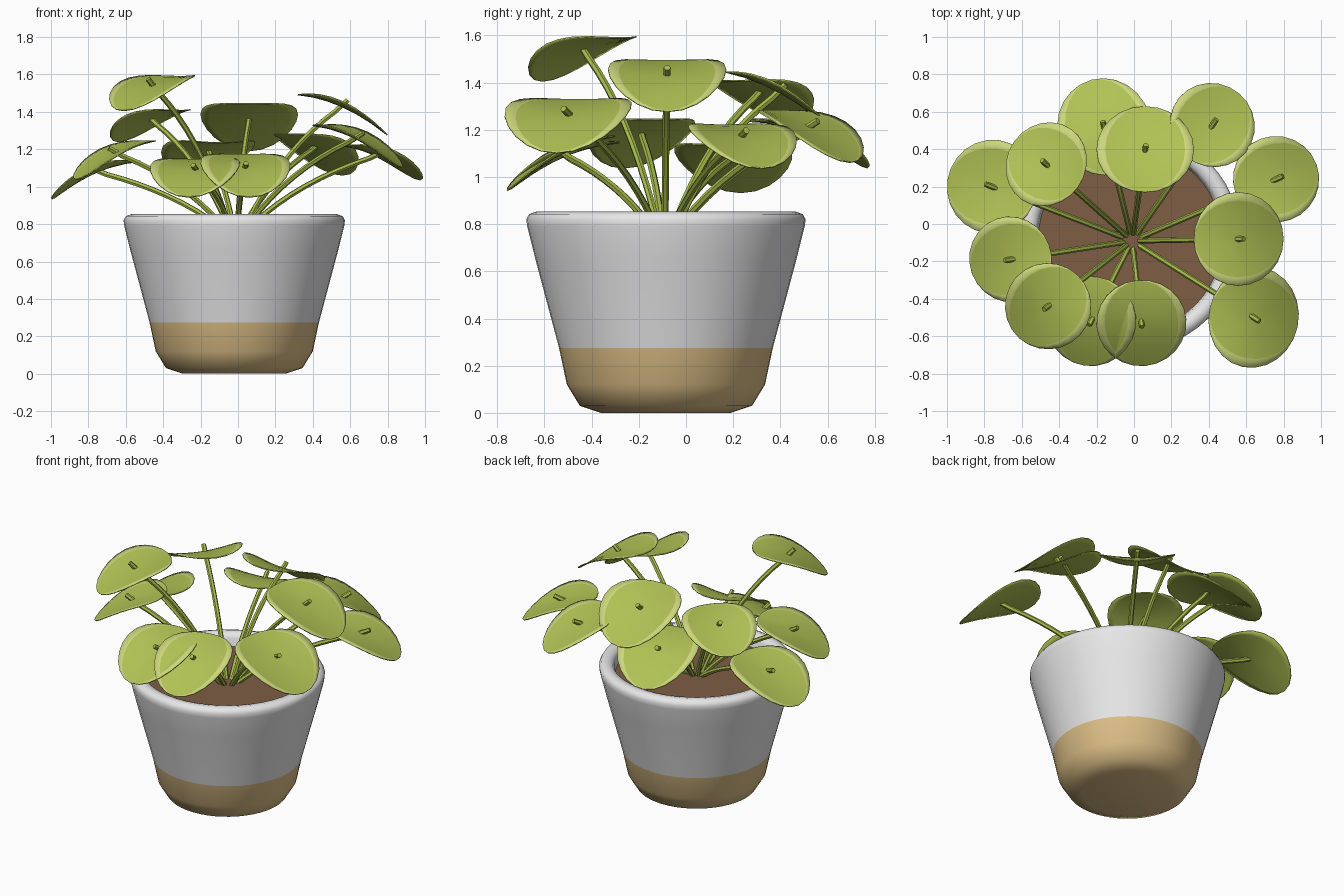
import bpy, bmesh
from math import sin, cos, pi, radians
from mathutils import Vector

cube = bpy.data.objects.get("Cube")
if cube:
    bpy.data.objects.remove(cube)


def material(name, rgb):
    m = bpy.data.materials.new(name)
    m.use_nodes = True
    m.diffuse_color = (*rgb, 1)
    m.node_tree.nodes["Principled BSDF"].inputs["Base Color"].default_value = (*rgb, 1)
    return m


GLAZE = material("white_glaze", (0.8, 0.8, 0.8))
CLAY = material("tan_clay", (0.72, 0.52, 0.24))
SOIL = material("brown_soil", (0.21, 0.11, 0.06))
LEAF = material("leaf_green", (0.44, 0.54, 0.09))
PALE = material("pale_leaf_edge", (0.6, 0.68, 0.2))
STEM = material("stem_green", (0.39, 0.5, 0.07))

POT_CENTRE = Vector((-0.02, -0.085, 0))
PLANT_BASE = Vector((-0.01, -0.09, 0.74))


def make_object(name, bm, materials):
    bmesh.ops.recalc_face_normals(bm, faces=bm.faces)
    mesh = bpy.data.meshes.new(name)
    bm.to_mesh(mesh)
    bm.free()
    for m in materials:
        mesh.materials.append(m)
    obj = bpy.data.objects.new(name, mesh)
    bpy.context.collection.objects.link(obj)
    return obj


def smooth(obj, angle):
    bpy.ops.object.select_all(action="DESELECT")
    obj.select_set(True)
    bpy.context.view_layer.objects.active = obj
    bpy.ops.object.shade_smooth_by_angle(angle=radians(angle))


def bridge(bm, low, high, mat=0):
    n = len(low)
    for i in range(n):
        j = (i + 1) % n
        bm.faces.new((low[i], low[j], high[j], high[i])).material_index = mat


def circle(bm, r, z, n=48):
    return [bm.verts.new((r * cos(2 * pi * i / n), r * sin(2 * pi * i / n), z))
            for i in range(n)]


# Pot: lathed wall with a rounded rim, the lower band in bare clay
profile = [(0.275, 0), (0.365, 0.03), (0.42, 0.12), (0.453, 0.275), (0.553, 0.65),
           (0.588, 0.79), (0.592, 0.82), (0.58, 0.842), (0.55, 0.853),
           (0.515, 0.845), (0.5, 0.82), (0.485, 0.72)]
bm = bmesh.new()
rings = [circle(bm, r, z) for r, z in profile]
bm.faces.new(rings[0]).material_index = 1
for k in range(len(rings) - 1):
    bridge(bm, rings[k], rings[k + 1], 1 if k < 3 else 0)
bm.faces.new(rings[-1])
pot = make_object("pot", bm, [GLAZE, CLAY])
pot.location = POT_CENTRE
smooth(pot, 50)

# Soil: flat disc inside the pot
bm = bmesh.new()
bm.faces.new(circle(bm, 0.495, 0.77))
soil = make_object("soil", bm, [SOIL])
soil.location = POT_CENTRE


def add_leaf(name, centre, heading, wide, long, slope):
    """Round drooping leaf, bent down outwards, with pale side crescents."""
    out = Vector((cos(heading), sin(heading), 0))
    side = Vector((-out.y, out.x, 0))
    bm = bmesh.new()

    def point(u, v):
        z = -slope * v - 0.75 * v * v + 0.45 * u * u
        return bm.verts.new(centre + side * u + out * v + Vector((0, 0, z)))

    n = 24
    loops = []
    for su, sv in ((0.28, 0.33), (0.56, 0.66), (0.82, 0.985), (1, 1)):
        loops.append([point(wide * su * cos(2 * pi * i / n), long * sv * sin(2 * pi * i / n))
                      for i in range(n)])
    middle = point(0, 0)
    for i in range(n):
        bm.faces.new((middle, loops[0][i], loops[0][(i + 1) % n]))
    for k in range(3):
        bridge(bm, loops[k], loops[k + 1], 1 if k == 2 else 0)
    leaf = make_object(name, bm, [LEAF, PALE])
    if leaf.data.polygons[0].normal.z < 0:
        leaf.data.flip_normals()
    smooth(leaf, 40)
    # thin underside in plain green
    mod = leaf.modifiers.new("thickness", "SOLIDIFY")
    mod.thickness = 0.006
    mod.offset = -1
    mod.material_offset = -1
    mod.material_offset_rim = -1


def add_stem(name, tip):
    """Arching stalk from the plant base, poking just through the leaf."""
    flat = (tip - PLANT_BASE) * Vector((1, 1, 0))
    start = PLANT_BASE + flat.normalized() * 0.03
    bend = start.lerp(tip, 0.38)
    bend.z = start.z + (tip.z - start.z) * 0.68
    steps = 10
    path = []
    for i in range(steps + 1):
        t = 1.04 * i / steps
        path.append(start * (1 - t) ** 2 + bend * 2 * t * (1 - t) + tip * t * t)
    path[-1].z += 0.016
    curve = bpy.data.curves.new(name, "CURVE")
    curve.dimensions = "3D"
    curve.bevel_depth = 0.015
    curve.bevel_resolution = 1
    curve.use_fill_caps = True
    spline = curve.splines.new("POLY")
    spline.points.add(steps)
    for p, co in zip(spline.points, path):
        p.co = (*co, 1)
    curve.materials.append(STEM)
    obj = bpy.data.objects.new(name, curve)
    bpy.context.collection.objects.link(obj)
    bpy.ops.object.select_all(action="DESELECT")
    obj.select_set(True)
    bpy.context.view_layer.objects.active = obj
    bpy.ops.object.convert(target="MESH")
    smooth(bpy.context.view_layer.objects.active, 50)


# Leaves: x, y, z, heading in degrees, half width, half length, slope
leaves = [
    (0.06, 0.4, 1.36, 90, 0.26, 0.23, 0.55),
    (0.42, 0.53, 1.21, 50, 0.23, 0.22, 0.5),
    (0.76, 0.24, 1.17, 20, 0.23, 0.23, 0.4),
    (0.56, -0.08, 1.43, 0, 0.25, 0.24, 0.45),
    (0.64, -0.5, 1.26, -12, 0.27, 0.24, 0.47),
    (0.04, -0.53, 1.1, 275, 0.24, 0.23, 0.5),
    (-0.23, -0.52, 1.09, 262, 0.24, 0.24, 0.42),
    (-0.46, -0.44, 1.54, 228, 0.23, 0.23, 0.4),
    (-0.66, -0.19, 1.18, 200, 0.23, 0.22, 0.47),
    (-0.76, 0.2, 1.08, 172, 0.25, 0.24, 0.42),
    (-0.47, 0.32, 1.36, 145, 0.23, 0.21, 0.4),
    (-0.16, 0.52, 1.19, 105, 0.25, 0.26, 0.38),
]
for i, (x, y, z, heading, wide, long, slope) in enumerate(leaves, 1):
    tip = Vector((x, y, z))
    add_leaf(f"leaf_{i}", tip, radians(heading), wide, long, slope)
    add_stem(f"stem_{i}", tip)
